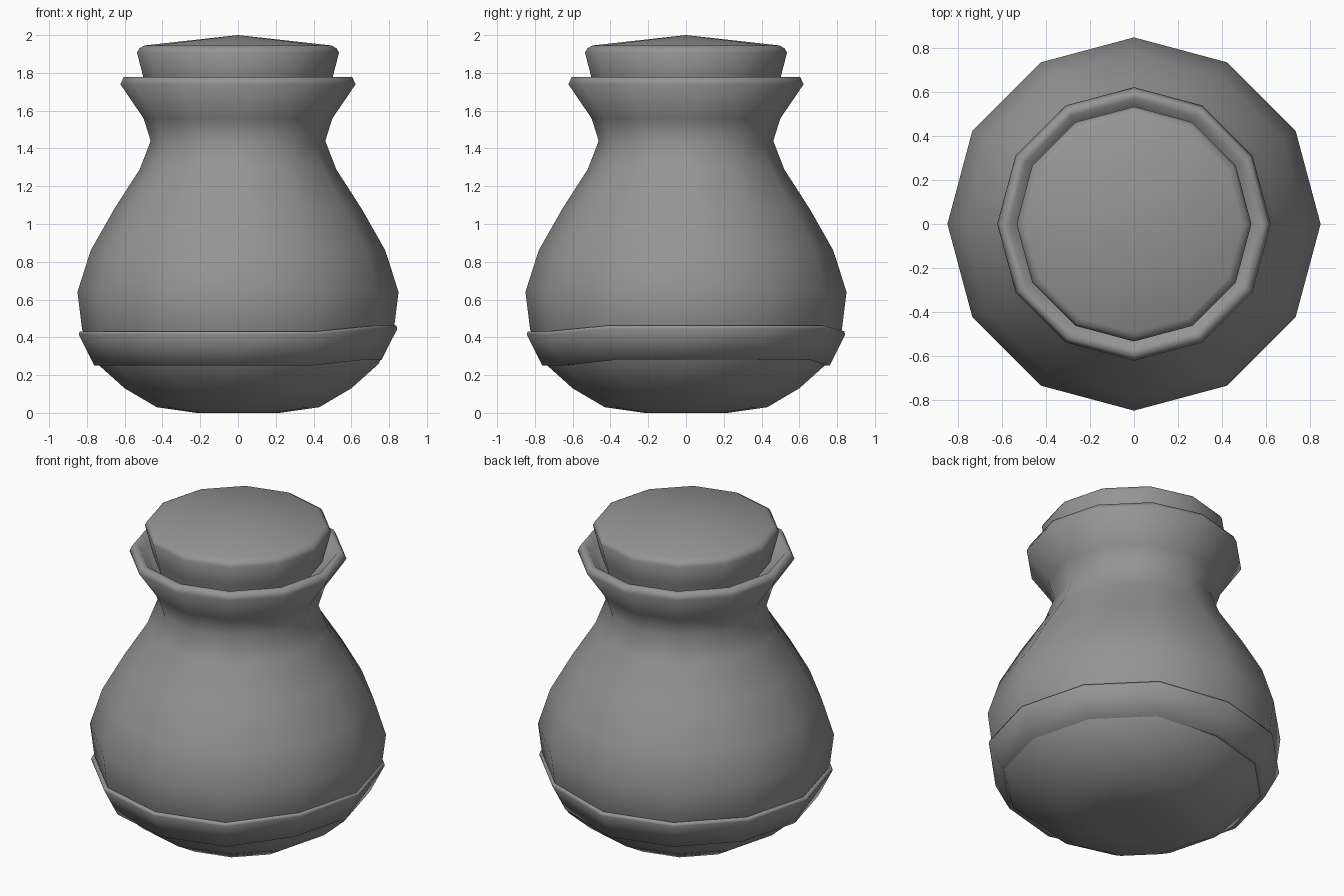
import bpy, bmesh, math

if "Cube" in bpy.data.objects:
    bpy.data.objects.remove(bpy.data.objects["Cube"])

SIDES = 12
grey = bpy.data.materials.new("dark_grey")
grey.diffuse_color = (0.3, 0.3, 0.3, 1)
grey.use_nodes = True
grey.node_tree.nodes["Principled BSDF"].inputs["Base Color"].default_value = grey.diffuse_color


def lathe(name, profile, lift=None, closed=False, sharp=50):
    """Revolve (radius, z) points into a 12-sided part; radius 0 becomes a pole."""
    bm = bmesh.new()
    rings = []
    for r, z in profile:
        if r == 0:
            rings.append([bm.verts.new((0, 0, z))] * SIDES)
            continue
        ring = []
        for i in range(SIDES):
            a = 2 * math.pi * i / SIDES
            dz = lift(i) if lift else 0
            ring.append(bm.verts.new((r * math.cos(a), r * math.sin(a), z + dz)))
        rings.append(ring)
    pairs = list(zip(rings, rings[1:]))
    if closed:
        pairs.append((rings[-1], rings[0]))
    for low, high in pairs:
        for i in range(SIDES):
            j = (i + 1) % SIDES
            corners = list(dict.fromkeys((low[i], low[j], high[j], high[i])))
            bm.faces.new(corners)
    bmesh.ops.recalc_face_normals(bm, faces=bm.faces)
    mesh = bpy.data.meshes.new(name)
    bm.to_mesh(mesh)
    bm.free()
    mesh.materials.append(grey)
    mesh.shade_smooth()
    mesh.set_sharp_from_angle(angle=math.radians(sharp))
    obj = bpy.data.objects.new(name, mesh)
    bpy.context.collection.objects.link(obj)
    return obj


# Pot: rounded base, bulging belly, pinched neck, flared lip with shallow groove
lathe("pot_body", [
    (0, 0), (0.22, 0), (0.43, 0.03), (0.60, 0.13), (0.745, 0.26),
    (0.825, 0.44), (0.85, 0.64), (0.78, 0.86), (0.655, 1.08),
    (0.52, 1.29), (0.462, 1.44), (0.50, 1.56), (0.623, 1.74),
    (0.605, 1.777), (0.57, 1.775), (0.54, 1.735), (0.47, 1.71),
], sharp=80)

# Band around the belly, slightly raised on the right-hand side
lathe("belly_band", [
    (0.73, 0.25), (0.76, 0.25), (0.843, 0.415), (0.838, 0.432), (0.80, 0.43),
], lift=lambda i: 0.03 if i in (11, 0, 1, 2) else 0, closed=True, sharp=80)

# Stopper with chamfered edge and shallow conical top
lathe("stopper", [
    (0, 1.60), (0.455, 1.60), (0.502, 1.78), (0.535, 1.908),
    (0.522, 1.93), (0.495, 1.945), (0, 2.0),
])
